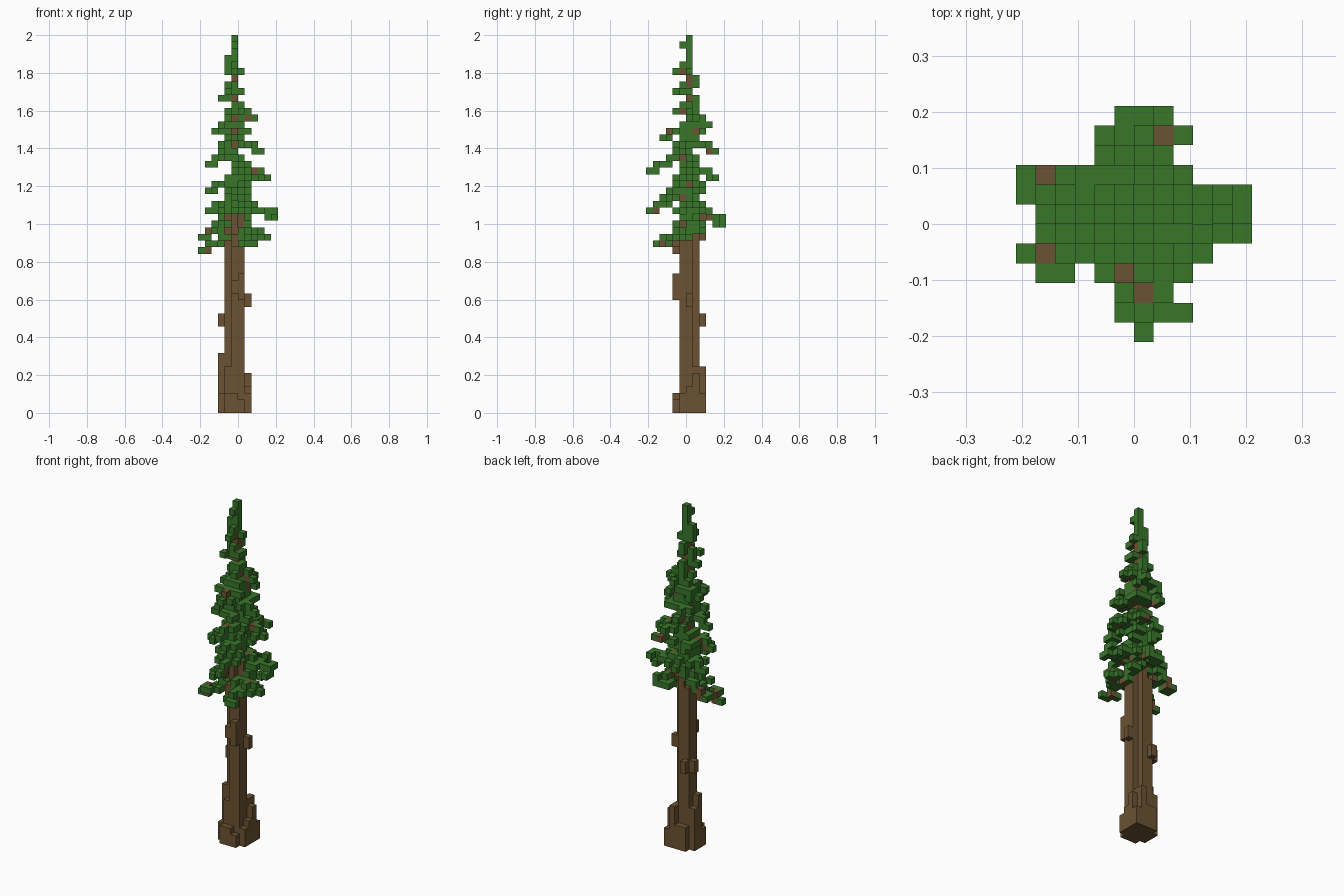
import bpy
import bmesh
import math
import random
from mathutils import Vector

random.seed(7)
UNIT = 2 / 57                 # size of one block
AXIS = (-1, 0)                # column that carries the trunk
SIDES = [(1, 0), (-1, 0), (0, 1), (0, -1)]

old = bpy.data.objects.get("Cube")
if old:
    bpy.data.objects.remove(old, do_unlink=True)


def make_material(name, rgb):
    mat = bpy.data.materials.new(name)
    mat.use_nodes = True
    color = (*rgb, 1)
    mat.diffuse_color = color
    mat.node_tree.nodes["Principled BSDF"].inputs["Base Color"].default_value = color
    return mat


bark = make_material("bark brown", (0.147, 0.085, 0.032))
needle = make_material("needle green", (0.040, 0.182, 0.023))

wood, twigs, leaves = set(), set(), set()    # blocks, relative to the axis


def column(cells, dx, dy, low, high):
    cells.update((dx, dy, k) for k in range(low, high + 1))


# Trunk: cross-shaped shaft filled at two opposite corners, thin leader
for dx, dy in SIDES:
    column(wood, dx, dy, 0, 30)
for s in (-1, 1):
    column(wood, s, -s, 0, 26)     # filled corners
    column(wood, s, s, 0, 6)       # open corners, filled only at the foot
column(wood, 0, 0, 0, 50)

# Root flare: strips of bark around the foot, (side offset, tops along the side)
for dx, tops in ((-2, (2, 8, 6)), (2, (2, 3, 5))):
    for dy, top in zip((-1, 0, 1), tops):
        column(wood, dx, dy, 0, top)
for dy, tops in ((-2, (2, 2, 1)), (2, (3, 3, 6))):
    for dx, top in zip((-1, 0, 1), tops):
        column(wood, dx, dy, 0, top)
column(wood, 2, 2, 0, 2)

# Bark knots
column(wood, -2, 1, 13, 14)
column(wood, -1, 2, 13, 14)
column(wood, 2, 0, 16, 17)
column(wood, 1, -2, 17, 20)
column(wood, 0, -2, 18, 19)
column(wood, 0, -2, 25, 26)


def inside(dx, dy):
    return -5 <= dx <= 6 and -6 <= dy <= 5 and abs(dx) + abs(dy) <= 6


def bough(tip_x, tip_y, tip_k):
    """Drooping bough from the leader to its tip: bark below, needles around."""
    n = max(abs(tip_x), abs(tip_y))
    side = (0, 1) if abs(tip_x) >= abs(tip_y) else (1, 0)
    for t in range(1, n + 1):
        dx = math.floor(tip_x * t / n + 0.5)
        dy = math.floor(tip_y * t / n + 0.5)
        low, high = tip_k + (n - t) // 2, tip_k + (n - t + 1) // 2
        bare = 0.4 if high > low else 0.15
        if t < n and random.random() < bare:
            twigs.add((dx, dy, low))
        leaves.update(((dx, dy, low), (dx, dy, high)))
        for s in (-1, 1):
            x, y = dx + s * side[0], dy + s * side[1]
            if t < n and inside(x, y) and random.random() < 0.5:
                leaves.add((x, y, low))


# Boughs to the two sides
for tip in ((1, 0, 51), (1, 0, 48), (3, 0, 44), (4, -1, 39), (5, 0, 35),
            (2, 1, 33), (6, 0, 29), (5, -1, 26),
            (-1, 0, 49), (-2, 0, 47), (-3, 1, 42), (-4, 0, 37),
            (-4, -1, 33), (-4, 1, 30), (-5, 2, 26), (-5, -2, 24)):
    bough(*tip)
# Boughs to the front and the back
for tip in ((0, -1, 55), (0, -2, 51), (-1, -2, 48), (1, -2, 45), (0, -4, 41),
            (1, -6, 36), (0, -4, 32), (1, -6, 30), (3, -5, 25),
            (0, 1, 46), (1, 3, 43), (-1, 4, 39), (3, 4, 35),
            (-1, 2, 33), (0, 3, 30), (1, 5, 28)):
    bough(*tip)
# Short diagonal boughs fill the crown, longer lower down
for level, k in enumerate(range(43, 24, -4)):
    reach = 2 if level < 4 else 3
    for sx, sy in ((1, 1), (-1, -1), (1, -1), (-1, 1)):
        bough(sx * reach, sy * 2, k + random.randint(-1, 1))

# Forked tips of the longest boughs
leaves.update(((6, 0, 30), (6, 1, 30), (6, -1, 29), (-5, 1, 26),
               (0, 5, 28), (2, 5, 28), (2, 5, 29), (0, -5, 30),
               (2, -5, 25), (-4, -3, 25), (-3, -3, 25)))

# Bare bark just behind some tips
twigs.update(((0, -3, 42), (1, -4, 37), (2, 4, 35)))
column(twigs, -4, 2, 26, 27)
column(twigs, -4, -2, 24, 25)

# Leafy spire
column(leaves, 0, 0, 51, 56)
column(leaves, -1, 0, 51, 53)
column(leaves, 0, 1, 49, 50)
for k in range(30, 50):
    for dx, dy in SIDES:
        if random.random() < 0.45:
            leaves.add((dx, dy, k))

twigs -= wood
leaves -= wood | twigs
solid = wood | twigs | leaves


def build(name, groups):
    """Join blocks into one mesh, keeping only faces open to the air."""
    bm = bmesh.new()
    corners = {}

    def vert(p):
        if p not in corners:
            corners[p] = bm.verts.new(Vector((p[0] + AXIS[0], p[1] + AXIS[1], p[2])) * UNIT)
        return corners[p]

    mesh = bpy.data.meshes.new(name)
    for index, (cells, mat) in enumerate(groups):
        mesh.materials.append(mat)
        for cell in sorted(cells):
            for axis in range(3):
                u, v = (axis + 1) % 3, (axis + 2) % 3
                for step in (-1, 1):
                    beside = list(cell)
                    beside[axis] += step
                    if tuple(beside) in solid:
                        continue
                    ring = []
                    for a, b in ((0, 0), (1, 0), (1, 1), (0, 1)):
                        p = list(cell)
                        p[axis] += step > 0
                        p[u] += a
                        p[v] += b
                        ring.append(vert(tuple(p)))
                    face = bm.faces.new(ring if step > 0 else ring[::-1])
                    face.material_index = index
    bm.to_mesh(mesh)
    bm.free()
    bpy.context.collection.objects.link(bpy.data.objects.new(name, mesh))


build("trunk", [(wood, bark)])
build("boughs", [(leaves, needle), (twigs, bark)])
